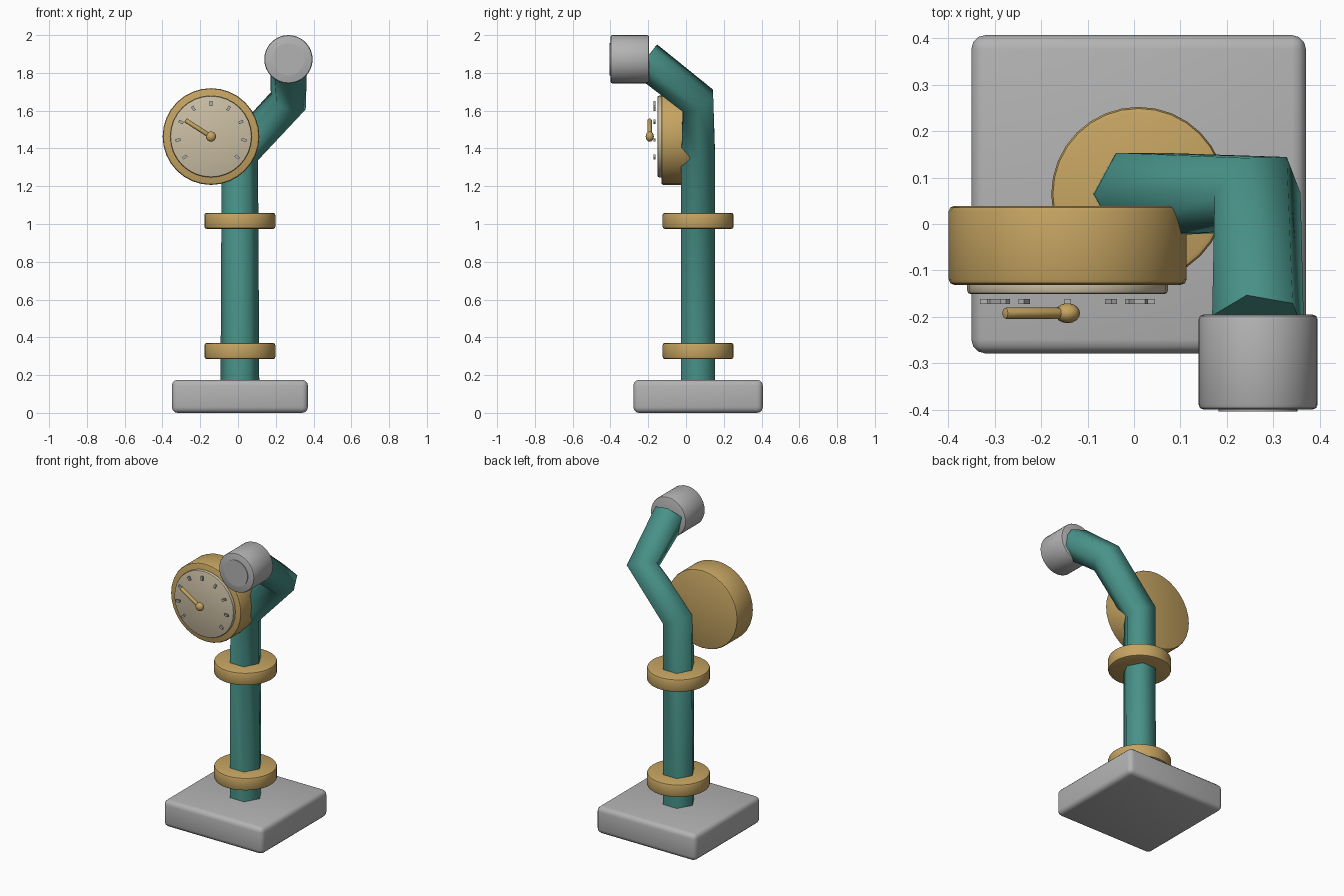
import bpy
import math
from mathutils import Vector

if "Cube" in bpy.data.objects:
    bpy.data.objects.remove(bpy.data.objects["Cube"])


def material(name, color):
    m = bpy.data.materials.new(name)
    m.diffuse_color = (*color, 1)
    m.use_nodes = True
    m.node_tree.nodes["Principled BSDF"].inputs["Base Color"].default_value = m.diffuse_color
    return m


TEAL = material("teal paint", (0.065, 0.29, 0.25))
BRASS = material("brass", (0.56, 0.37, 0.12))
GREY = material("grey metal", (0.45, 0.45, 0.45))
CREAM = material("cream dial", (0.60, 0.52, 0.37))


def finish(name, mat, bevel=0.0, segments=2):
    """Name, colour, bevel and smooth the active object."""
    ob = bpy.context.object
    ob.name = name
    ob.data.materials.append(mat)
    bpy.ops.object.transform_apply(location=False, rotation=True, scale=True)
    if bevel:
        mod = ob.modifiers.new("bevel", 'BEVEL')
        mod.width = bevel
        mod.segments = segments
        mod.limit_method = 'ANGLE'
        bpy.ops.object.modifier_apply(modifier=mod.name)
    bpy.ops.object.shade_smooth_by_angle(angle=math.radians(35))
    return ob


def box(name, loc, size, mat, bevel=0.0, rot=(0, 0, 0)):
    bpy.ops.mesh.primitive_cube_add(size=1, location=loc, rotation=rot)
    bpy.context.object.scale = size
    return finish(name, mat, bevel, 3)


def cylinder(name, a, b, radius, mat, bevel=0.0, sides=32):
    """Cylinder running from point a to point b."""
    a, b = Vector(a), Vector(b)
    d = b - a
    bpy.ops.mesh.primitive_cylinder_add(
        vertices=sides, radius=radius, depth=d.length, location=(a + b) / 2,
        rotation=d.to_track_quat('Z', 'Y').to_euler())
    return finish(name, mat, bevel)


PX, PY = 0.01, 0.064        # post axis
GX, GZ = -0.143, 1.463      # gauge centre
HX, HZ = 0.267, 1.872       # eyepiece centre

# Base slab
box("base", (PX, PY, 0.0875), (0.72, 0.685, 0.175), GREY, 0.03)

# Bent six-sided pipe: post, elbow and neck in one sweep
curve = bpy.data.curves.new("bent_pipe", 'CURVE')
curve.dimensions = '3D'
curve.twist_mode = 'MINIMUM'
curve.bevel_depth = 0.103
curve.bevel_resolution = 1
curve.use_fill_caps = True
path = [(PX, PY, 0.1), (PX, PY, 1.375), (0.266, PY, 1.652), (HX, -0.215, HZ)]
spline = curve.splines.new('POLY')
spline.points.add(len(path) - 1)
for point, co in zip(spline.points, path):
    point.co = (*co, 1)
spline.use_smooth = True
pipe = bpy.data.objects.new("bent_pipe", curve)
bpy.context.collection.objects.link(pipe)
curve.materials.append(TEAL)
bpy.ops.object.select_all(action='DESELECT')
bpy.context.view_layer.objects.active = pipe
pipe.select_set(True)
bpy.ops.object.convert(target='MESH')

# Collars on the post
for name, z in (("lower_collar", 0.285), ("upper_collar", 0.974)):
    cylinder(name, (PX, PY, z), (PX, PY, z + 0.085), 0.188, BRASS, 0.012)

# Eyepiece and its end disc
cylinder("eyepiece", (HX, -0.195, HZ), (HX, -0.399, HZ), 0.128, GREY, 0.01)
cylinder("eyepiece_disc", (HX, -0.395, HZ), (HX, -0.404, HZ), 0.085, GREY)

# Gauge housing and dial
cylinder("gauge_housing", (GX, 0.039, GZ), (GX, -0.131, GZ), 0.256, BRASS, 0.012)
cylinder("gauge_dial", (GX, -0.12, GZ), (GX, -0.151, GZ), 0.216, CREAM, 0.008)

# Scale marks around the dial
for k in range(-4, 5):
    a = math.radians(90 + 32 * k)
    box(f"scale_mark_{k + 5}",
        (GX + 0.176 * math.cos(a), -0.167, GZ + 0.176 * math.sin(a)),
        (0.026, 0.011, 0.014), GREY, rot=(0, -a, 0))

# Needle and hub
cylinder("needle", (GX, -0.192, GZ), (-0.278, -0.192, 1.549), 0.012, BRASS, 0.003, 12)
bpy.ops.mesh.primitive_uv_sphere_add(segments=16, ring_count=8, radius=0.027,
                                     location=(GX, -0.192, GZ))
bpy.context.object.scale = (1, 0.8, 1)
finish("needle_hub", BRASS)
